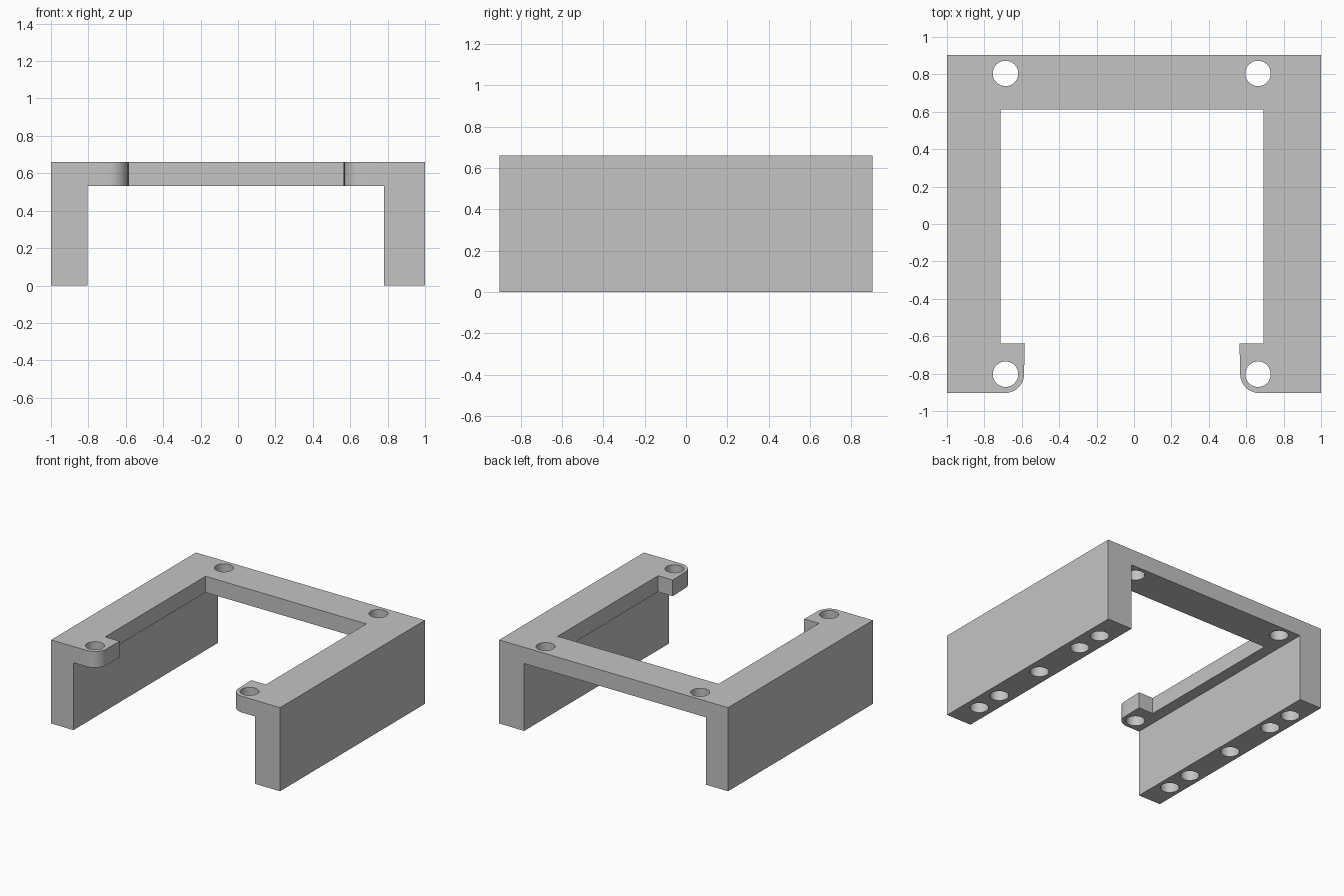
import bpy, bmesh, math
from mathutils import Matrix, Vector

old = bpy.data.objects.get("Cube")
if old:
    bpy.data.objects.remove(old, do_unlink=True)

HALF_Y, TOP, UNDER = 0.903, 0.66, 0.532      # half depth, top and underside of the plate
HOLE_R, TAB_R = 0.068, 0.1
PLATE_HOLES_X = (-0.687, 0.663)
FOOT_X = (-0.902, 0.89)
FOOT_Y = (-0.675, -0.45, 0, 0.45, 0.675)
FOOT_DEPTH = 0.45

grey = bpy.data.materials.new("light grey")
grey.use_nodes = True
grey.diffuse_color = (0.55, 0.55, 0.55, 1)
grey.node_tree.nodes["Principled BSDF"].inputs["Base Color"].default_value = grey.diffuse_color


def to_object(name, bm):
    bmesh.ops.recalc_face_normals(bm, faces=bm.faces)
    mesh = bpy.data.meshes.new(name)
    bm.to_mesh(mesh)
    bm.free()
    mesh.materials.append(grey)
    obj = bpy.data.objects.new(name, mesh)
    bpy.context.collection.objects.link(obj)
    return obj


def prism(name, outline, height):
    bm = bmesh.new()
    face = bm.faces.new([bm.verts.new((x, y, 0)) for x, y in outline])
    grown = bmesh.ops.extrude_face_region(bm, geom=[face])["geom"]
    bmesh.ops.translate(bm, vec=(0, 0, height),
                        verts=[v for v in grown if isinstance(v, bmesh.types.BMVert)])
    return to_object(name, bm)


def pins(name, centres, bottom, top):
    bm = bmesh.new()
    for x, y in centres:
        bmesh.ops.create_cone(bm, cap_ends=True, segments=48, radius1=HOLE_R, radius2=HOLE_R,
                              depth=top - bottom,
                              matrix=Matrix.Translation((x, y, (bottom + top) / 2)))
    return to_object(name, bm)


def tab(side, window_x, tab_x):
    """Inner edge of one side, from its window to its rounded front tab."""
    cx, cy = tab_x - side * -TAB_R, -HALF_Y + TAB_R
    arc = [(cx - side * TAB_R * math.cos(a), cy - TAB_R * math.sin(a))
           for a in (math.pi / 2 * i / 16 for i in range(17))]
    return [(window_x, 0.613), (window_x, -0.64), (tab_x - side * 0.004, -0.64)] + arc


# U-shaped outline with a rounded tab at each front end
outline = [(-1, -HALF_Y), (-1, HALF_Y), (1, HALF_Y), (1, -HALF_Y)]
outline += reversed(tab(1, 0.692, 0.568))
outline += tab(-1, -0.713, -0.588)
frame = prism("bracket_frame", outline, TOP)

# Space between the two side walls
bm = bmesh.new()
bmesh.ops.create_cube(bm, size=1)
left, right = -0.805, 0.781
for v in bm.verts:
    v.co = Vector((right if v.co.x > 0 else left, v.co.y * 3, UNDER if v.co.z > 0 else -0.5))
tunnel = to_object("tunnel_cutter", bm)

# Through holes in the plate and blind holes in the feet
plate_pins = pins("plate_hole_cutter", [(x, y) for x in PLATE_HOLES_X for y in (-0.803, 0.805)],
                  UNDER - 0.1, TOP + 0.1)
foot_pins = pins("foot_hole_cutter", [(x, y) for x in FOOT_X for y in FOOT_Y], -0.1, FOOT_DEPTH)

bpy.ops.object.select_all(action="DESELECT")
frame.select_set(True)
bpy.context.view_layer.objects.active = frame
for cutter in (tunnel, plate_pins, foot_pins):
    cutter.hide_render = True
    cut = frame.modifiers.new(cutter.name, "BOOLEAN")
    cut.operation, cut.solver, cut.object = "DIFFERENCE", "EXACT", cutter
    bpy.ops.object.modifier_apply(modifier=cut.name)
    bpy.data.objects.remove(cutter, do_unlink=True)

bpy.ops.object.shade_smooth_by_angle(angle=math.radians(30))
